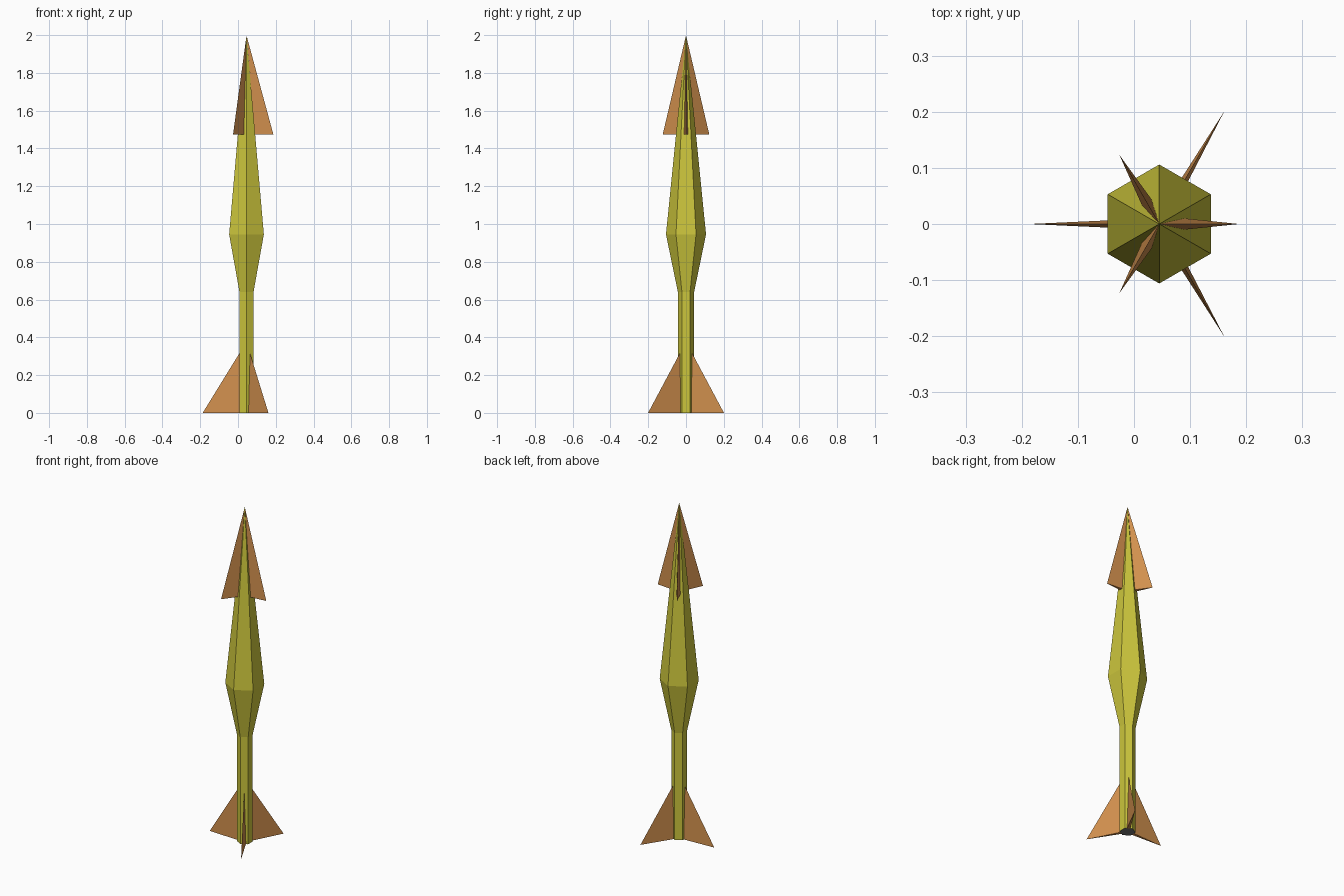
import bpy, bmesh, math

if "Cube" in bpy.data.objects:
    bpy.data.objects.remove(bpy.data.objects["Cube"])

CX = 0.045  # body axis offset


def material(name, rgb):
    m = bpy.data.materials.new(name)
    m.diffuse_color = (*rgb, 1)
    m.use_nodes = True
    m.node_tree.nodes["Principled BSDF"].inputs["Base Color"].default_value = m.diffuse_color
    return m


YELLOW = material("olive_yellow", (0.6, 0.56, 0.045))
COPPER = material("copper_orange", (0.64, 0.28, 0.076))
GREY = material("dark_grey", (0.17, 0.17, 0.17))


def add_object(name, bm, mats):
    bmesh.ops.recalc_face_normals(bm, faces=bm.faces)
    me = bpy.data.meshes.new(name)
    bm.to_mesh(me)
    bm.free()
    for m in mats:
        me.materials.append(m)
    ob = bpy.data.objects.new(name, me)
    bpy.context.collection.objects.link(ob)
    return ob


# Hexagonal body: straight shaft, bulge, long pointed nose
bm = bmesh.new()
rings = []
for r, z in [(0.043, 0), (0.043, 0.64), (0.106, 0.945)]:
    rings.append([bm.verts.new((CX + r * math.cos(math.radians(30 + 60 * k)),
                                r * math.sin(math.radians(30 + 60 * k)), z))
                  for k in range(6)])
tip = bm.verts.new((CX, 0, 2))
for k in range(6):
    n = (k + 1) % 6
    for a, b in zip(rings, rings[1:]):
        bm.faces.new((a[k], a[n], b[n], b[k]))
    bm.faces.new((rings[-1][k], rings[-1][n], tip))
# Grey exhaust face underneath
bm.faces.new(rings[0]).material_index = 1
add_object("rocket_body", bm, [YELLOW, GREY])


def fin(name, angle, top, outer, root_r, half):
    """Thin tetrahedral blade; top and outer are (radius, height)."""
    bm = bmesh.new()
    v = [bm.verts.new(p) for p in ((top[0], 0, top[1]), (outer[0], 0, outer[1]),
                                   (root_r, half, outer[1]), (root_r, -half, outer[1]))]
    for i in ((0, 1, 2), (0, 1, 3), (0, 2, 3), (1, 2, 3)):
        bm.faces.new([v[j] for j in i])
    ob = add_object(name, bm, [COPPER])
    ob.location.x = CX
    ob.rotation_euler.z = math.radians(angle)


# Three nose fins and three tail fins, staggered by 60 degrees
for i in range(3):
    fin(f"nose_fin_{i + 1}", 120 * i, (0.001, 1.995), (0.142, 1.475), 0.045, 0.01)
    fin(f"tail_fin_{i + 1}", 60 + 120 * i, (0.038, 0.315), (0.232, 0), 0.036, 0.009)
